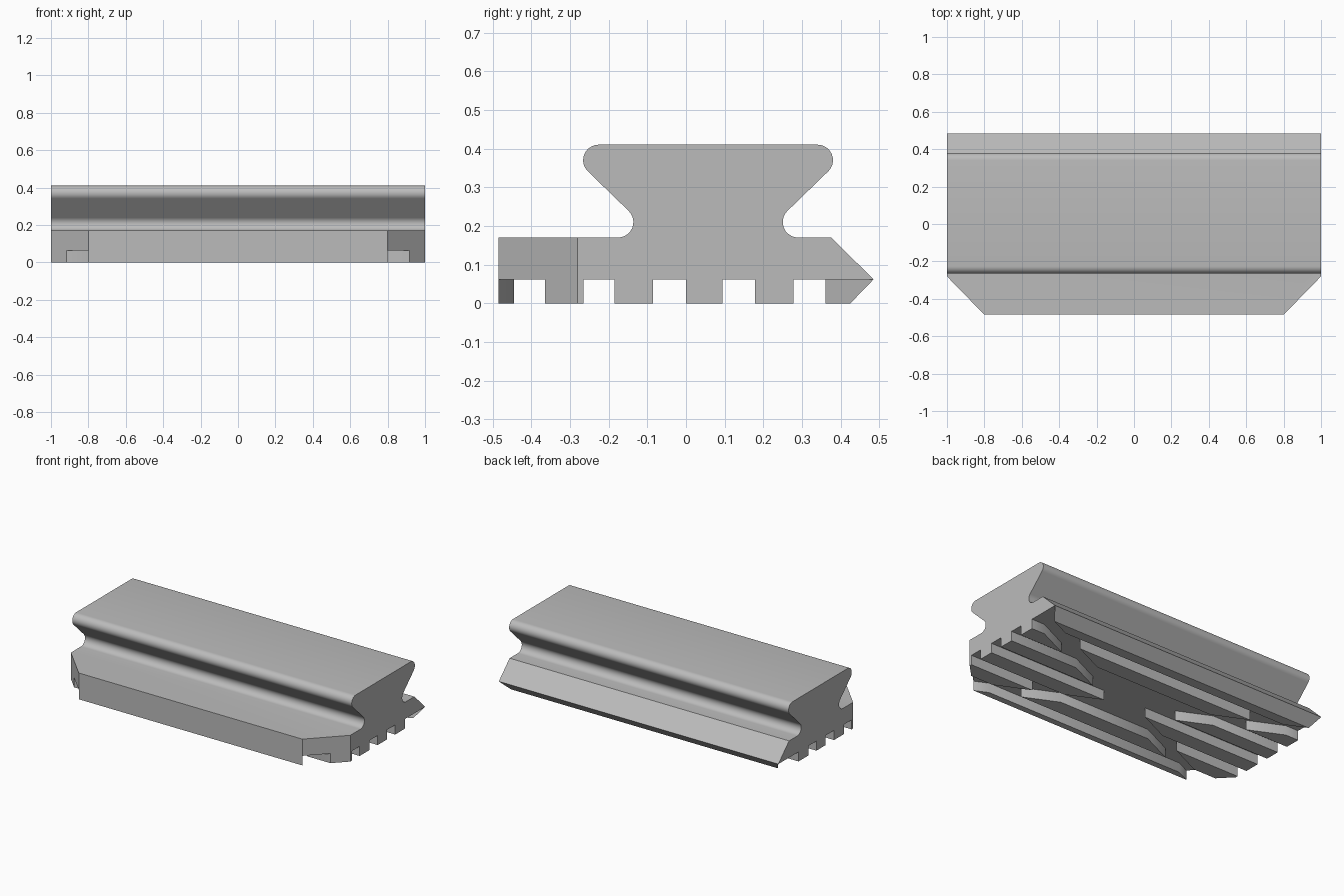
import bpy, bmesh, math
from mathutils import Vector

if "Cube" in bpy.data.objects:
    bpy.data.objects.remove(bpy.data.objects["Cube"])

grey = bpy.data.materials.new("light_grey")
grey.use_nodes = True
COLOUR = (0.5, 0.5, 0.5, 1)
grey.diffuse_color = COLOUR
grey.node_tree.nodes["Principled BSDF"].inputs["Base Color"].default_value = COLOUR

FLOOR = 0.062            # groove depth
SLOPE = 0.465            # slope of the crossing channels
MID = 0.057              # centre line of the head


def prism(bm, start, end):
    """Join two matching loops of points into a closed prism."""
    a = [bm.verts.new(p) for p in start]
    b = [bm.verts.new(p) for p in end]
    bm.faces.new(a)
    bm.faces.new(b[::-1])
    for i in range(len(a)):
        j = (i + 1) % len(a)
        bm.faces.new((a[i], b[i], b[j], a[j]))


def chamfer(bm):
    """Cut off both front corners."""
    for s in (1, -1):
        cut = bmesh.ops.bisect_plane(
            bm, geom=bm.verts[:] + bm.edges[:] + bm.faces[:], dist=1e-5,
            plane_co=Vector((s * 0.8, -0.485, 0)),
            plane_no=Vector((s * 0.205, -0.2, 0)).normalized(), clear_outer=True)
        edges = [e for e in cut["geom_cut"] if isinstance(e, bmesh.types.BMEdge)]
        bmesh.ops.holes_fill(bm, edges=[e for e in edges if e.is_boundary], sides=0)


def finish(bm, name):
    bmesh.ops.recalc_face_normals(bm, faces=bm.faces[:])
    mesh = bpy.data.meshes.new(name)
    bm.to_mesh(mesh)
    bm.free()
    mesh.materials.append(grey)
    obj = bpy.data.objects.new(name, mesh)
    bpy.context.collection.objects.link(obj)
    bpy.ops.object.select_all(action="DESELECT")
    obj.select_set(True)
    bpy.context.view_layer.objects.active = obj
    bpy.ops.object.shade_smooth_by_angle(angle=math.radians(30))


def arc(cy, cz, r, a0, a1, n=10):
    angles = [math.radians(a0 + (a1 - a0) * i / n) for i in range(n + 1)]
    return [(cy + r * math.cos(a), cz + r * math.sin(a)) for a in angles]


# Rail: flange, rounded neck and dovetail head in one profile
side = arc(0.233, 0.21, 0.04, 270, 135) + arc(0.283, 0.37, 0.04, -45, 90)
profile = [(-0.485, FLOOR), (0.485, FLOOR), (0.375, 0.17)]
profile += [(MID + y, z) for y, z in side]
profile += [(MID - y, z) for y, z in reversed(side)]
profile += [(-0.485, 0.17)]
bm = bmesh.new()
prism(bm, [(-1, y, z) for y, z in profile], [(1, y, z) for y, z in profile])
chamfer(bm)
finish(bm, "rail")


# Edges of the crossing channels, as x for a given y
def side_edge(y):
    return max((y + 0.144) / SLOPE, (-0.013 - y) / SLOPE)


def back_edge(y):
    return min(1, 0.64 + (y - 0.278) / SLOPE)


def front_edge(y):
    return 0.8 - (y + 0.485) / SLOPE


# Ribs at both ends, with slanted inner tips
bm = bmesh.new()
for y0, y1 in ((-0.365, -0.265), (-0.185, -0.085), (0, 0.095), (0.178, 0.278)):
    for s in (1, -1):
        plan = [(s * side_edge(y0), y0), (s, y0), (s, y1), (s * side_edge(y1), y1)]
        prism(bm, [(x, y, 0) for x, y in plan], [(x, y, FLOOR) for x, y in plan])
chamfer(bm)
finish(bm, "end_ribs")

# Ribs between the channels, the last one with a bevelled lip
bm = bmesh.new()
for y0, y1, top, edge in ((-0.485, -0.445, -0.445, front_edge),
                          (-0.365, -0.265, -0.265, front_edge),
                          (0.178, 0.278, 0.278, back_edge),
                          (0.36, 0.425, 0.485, back_edge)):
    loops = []
    for y, z in ((y1, 0), (top, FLOOR)):
        loops.append([(-edge(y0), y0, z), (edge(y0), y0, z),
                      (edge(y), y, z), (-edge(y), y, z)])
    prism(bm, *loops)
finish(bm, "middle_ribs")
